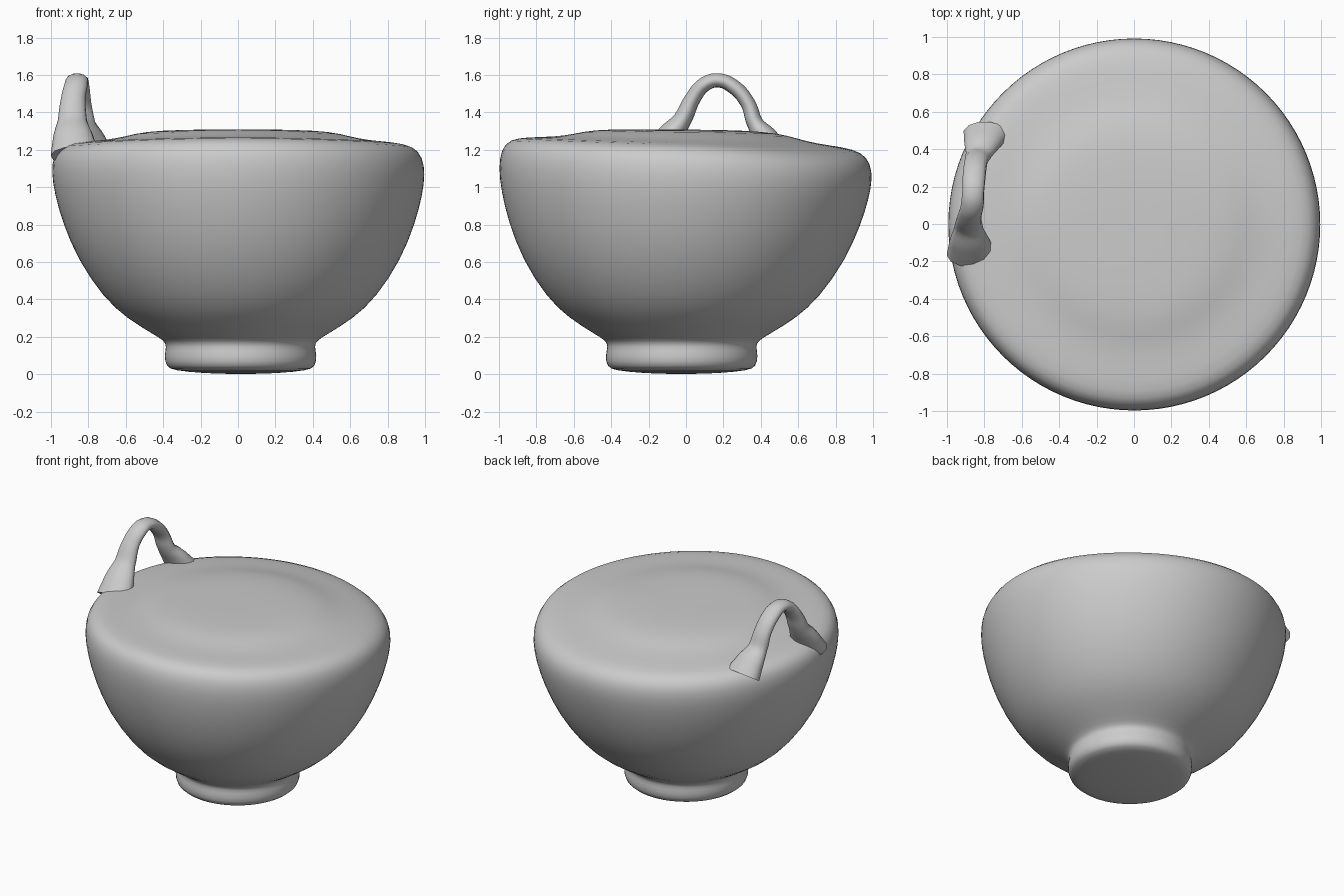
import bpy
import bmesh
from math import pi
from mathutils import Vector

cube = bpy.data.objects.get("Cube")
if cube:
    bpy.data.objects.remove(cube, do_unlink=True)

# Closed pot: half profile (radius, height) from the underside to the top centre
PROFILE = [
    (0, 0), (0.2, 0.005), (0.36, 0.02), (0.4, 0.04), (0.41, 0.1),
    (0.395, 0.15), (0.41, 0.18), (0.46, 0.21), (0.61, 0.3), (0.73, 0.41),
    (0.865, 0.61), (0.945, 0.81), (0.985, 0.96), (1.002, 1.08),
    (0.99, 1.17), (0.945, 1.225), (0.85, 1.242), (0.7, 1.252),
    (0.6, 1.272), (0.5, 1.298), (0.3, 1.307), (0, 1.308),
]


def hand_shaped(co):
    """Offset the foot a little, lean the rim back and sag its back corner."""
    x, y, z = co
    upper = min(1, z / 1.2)
    sag = 0.05 * max(0, (x + y) / 2 ** 0.5) ** 4
    return Vector((x + 0.015 * (1 - upper),
                   y - 0.025 * (1 - upper),
                   z - upper ** 3 * (0.035 * y * abs(y) + sag)))


def make_pot():
    bm = bmesh.new()
    verts = [bm.verts.new((r, 0, z)) for r, z in PROFILE]
    edges = [bm.edges.new(pair) for pair in zip(verts, verts[1:])]
    bmesh.ops.spin(bm, geom=verts + edges, cent=(0, 0, 0), axis=(0, 0, 1),
                   angle=2 * pi, steps=48)
    bmesh.ops.remove_doubles(bm, verts=bm.verts, dist=0.0005)
    for v in bm.verts:
        v.co = hand_shaped(v.co)
    bmesh.ops.recalc_face_normals(bm, faces=bm.faces)
    for f in bm.faces:
        f.smooth = True
    mesh = bpy.data.meshes.new("pot_body")
    bm.to_mesh(mesh)
    bm.free()
    pot = bpy.data.objects.new("pot_body", mesh)
    bpy.context.collection.objects.link(pot)
    pot.modifiers.new("smooth_surface", "SUBSURF").levels = 1
    pot.modifiers["smooth_surface"].render_levels = 1


# Handle: flattened arch that flares into the rim at both feet (x, y, z, radius)
ARCH = [
    (-0.87, -0.16, 1.17, 0.085), (-0.88, -0.09, 1.27, 0.07),
    (-0.885, -0.02, 1.36, 0.05), (-0.88, 0.04, 1.48, 0.042),
    (-0.865, 0.1, 1.55, 0.04), (-0.86, 0.17, 1.571, 0.038),
    (-0.855, 0.25, 1.54, 0.04), (-0.845, 0.33, 1.45, 0.04),
    (-0.83, 0.37, 1.34, 0.045), (-0.81, 0.43, 1.26, 0.065),
    (-0.79, 0.48, 1.18, 0.08),
]
WIDEN = 1.55


def make_handle():
    curve = bpy.data.curves.new("handle", "CURVE")
    curve.dimensions = "3D"
    curve.bevel_depth = 1
    curve.bevel_resolution = 4
    curve.resolution_u = 5
    curve.use_fill_caps = True
    spline = curve.splines.new("BEZIER")
    spline.bezier_points.add(len(ARCH) - 1)
    for point, (x, y, z, radius) in zip(spline.bezier_points, ARCH):
        point.co = (x / WIDEN, y, z)
        point.radius = radius
        point.handle_left_type = point.handle_right_type = "AUTO"
    handle = bpy.data.objects.new("handle", curve)
    handle.scale.x = WIDEN
    bpy.context.collection.objects.link(handle)


make_pot()
make_handle()
